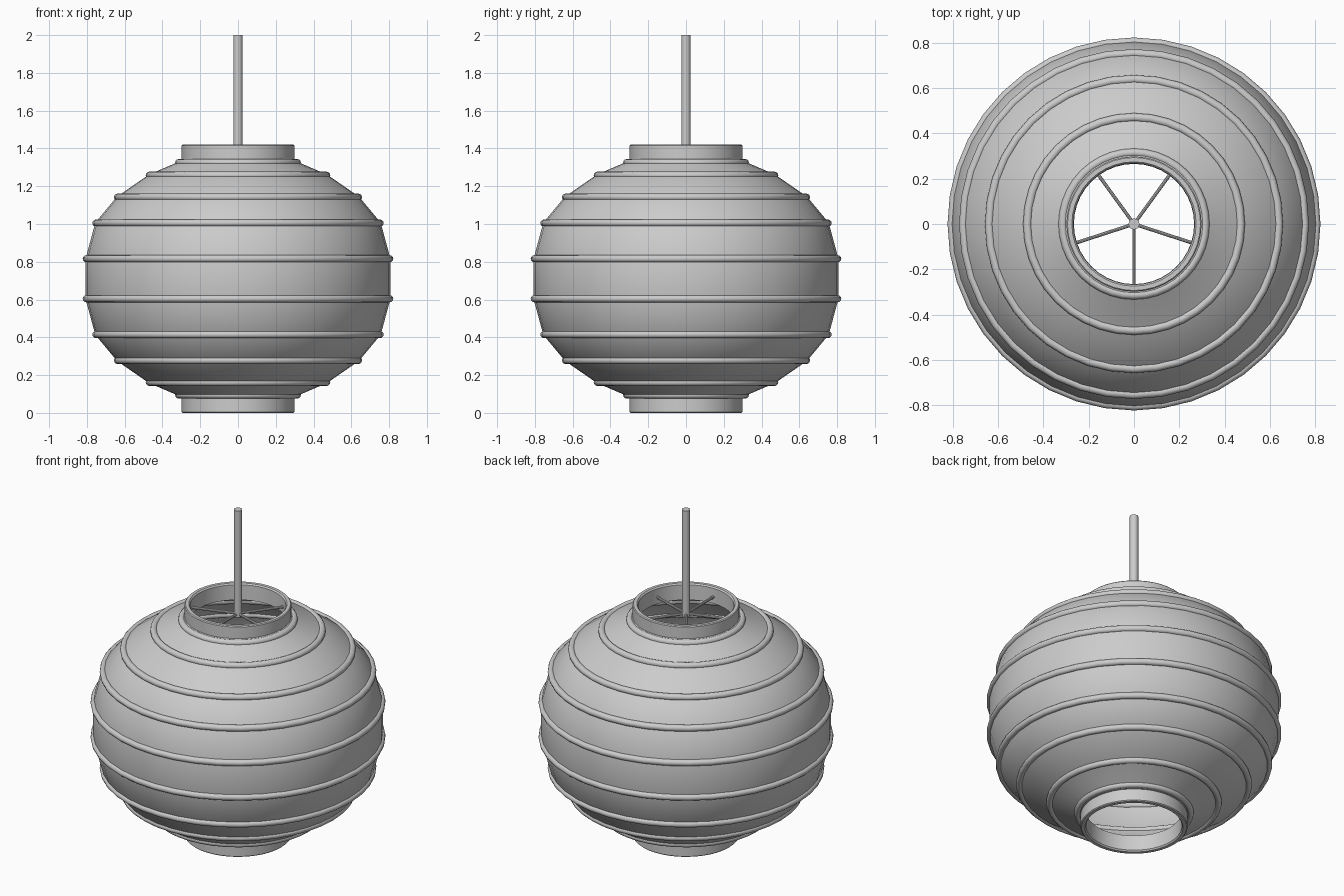
import bpy, bmesh, math
from mathutils import Vector

if "Cube" in bpy.data.objects:
    bpy.data.objects.remove(bpy.data.objects["Cube"])

MID = 0.71      # mirror height of the lantern body
SEG = 40


def finish(bm, name):
    bmesh.ops.recalc_face_normals(bm, faces=bm.faces[:])
    me = bpy.data.meshes.new(name)
    bm.to_mesh(me)
    bm.free()
    ob = bpy.data.objects.new(name, me)
    bpy.context.collection.objects.link(ob)
    bpy.ops.object.select_all(action='DESELECT')
    ob.select_set(True)
    bpy.context.view_layer.objects.active = ob
    bpy.ops.object.shade_smooth_by_angle(angle=math.radians(35))
    return ob


def lathe(name, profile, closed=False):
    """Spin an (r, z) profile around the z axis."""
    bm = bmesh.new()
    rings = []
    for r, z in profile:
        rings.append([bm.verts.new((r * math.sin(2 * math.pi * i / SEG),
                                    r * math.cos(2 * math.pi * i / SEG), z))
                      for i in range(SEG)])
    n = len(rings)
    for k in range(n if closed else n - 1):
        a, b = rings[k], rings[(k + 1) % n]
        for i in range(SEG):
            j = (i + 1) % SEG
            bm.faces.new((a[i], a[j], b[j], b[i]))
    return finish(bm, name)


def rod(name, p, q, radius, sides=16):
    p, q = Vector(p), Vector(q)
    bm = bmesh.new()
    bmesh.ops.create_cone(bm, cap_ends=True, segments=sides, radius1=radius,
                          radius2=radius, depth=(q - p).length)
    rot = (q - p).to_track_quat('Z', 'Y')
    for v in bm.verts:
        v.co = rot @ v.co + (p + q) / 2
    return finish(bm, name)


# upper half of the body: rib centre radius and height above the middle
ribs = [(0.803, 0.106), (0.752, 0.295), (0.638, 0.432), (0.470, 0.548), (0.314, 0.615)]

# thin paper shell, straight panels between the ribs
half = ribs + [(0.285, 0.640)]
profile = [(r, MID - h) for r, h in reversed(half)] + [(r, MID + h) for r, h in half]
shell = lathe("paper_shell", profile)
mod = shell.modifiers.new("thickness", 'SOLIDIFY')
mod.thickness = 0.008
mod.offset = 0

# round ribs and end collars, mirrored about the middle
for side, label in ((1, "upper"), (-1, "lower")):
    for k, (r, h) in enumerate(ribs):
        ring = [(r + 0.019 * math.cos(a), MID + side * (h + 0.019 * math.sin(a)))
                for a in (2 * math.pi * i / 12 for i in range(12))]
        lathe(f"{label}_rib_{k + 1}", ring, closed=True)
    collar = [(0.265, 0.61), (0.298, 0.61), (0.298, 0.705), (0.293, 0.71),
              (0.274, 0.71), (0.267, 0.702)]
    lathe(f"{label}_collar", [(r, MID + side * h) for r, h in collar], closed=True)

# hanging rod and its five spokes
rod("hanging_rod", (0, 0, 1.345), (0, 0, 2.0), 0.024)
for i in range(5):
    a = math.radians(270 + 72 * i)
    rod(f"spoke_{i + 1}", (0, 0, 1.36),
        (0.275 * math.cos(a), 0.275 * math.sin(a), 1.36), 0.008, 10)
